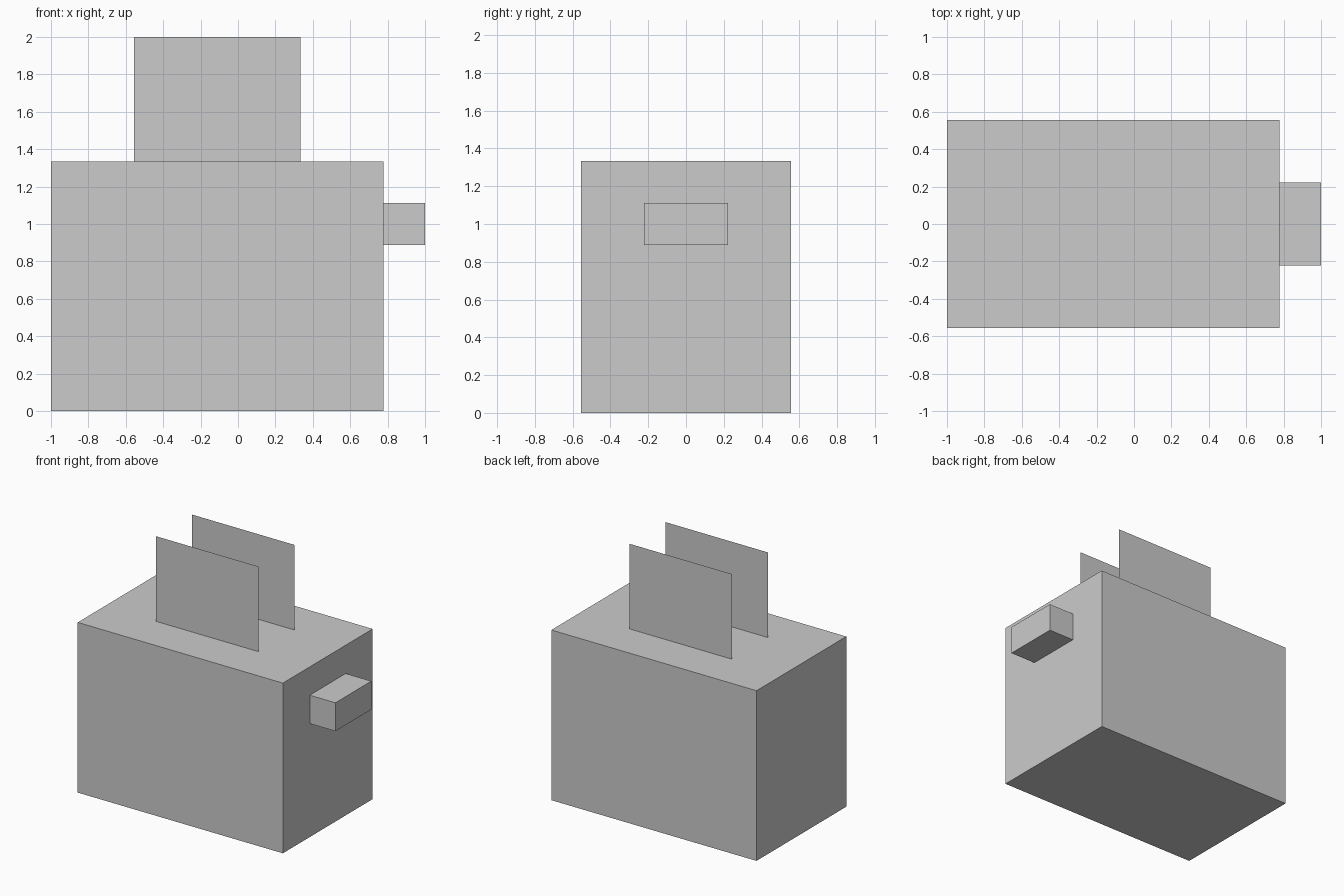
import bpy

if "Cube" in bpy.data.objects:
    bpy.data.objects.remove(bpy.data.objects["Cube"])

U = 1 / 9  # modelling grid unit


def box(name, lo, hi):
    """Axis-aligned box between two corners given in grid units."""
    centre = [(a + b) / 2 * U for a, b in zip(lo, hi)]
    bpy.ops.mesh.primitive_cube_add(size=1, location=centre)
    obj = bpy.context.object
    obj.name = name
    obj.scale = [(b - a) * U for a, b in zip(lo, hi)]
    bpy.ops.object.transform_apply(location=False, rotation=False, scale=True)
    return obj


def sheet(name, x0, x1, y, z0, z1):
    """Single upright face in the xz plane."""
    mesh = bpy.data.meshes.new(name)
    corners = [(x0, y, z0), (x1, y, z0), (x1, y, z1), (x0, y, z1)]
    mesh.from_pydata([[c * U for c in p] for p in corners], [], [(0, 1, 2, 3)])
    obj = bpy.data.objects.new(name, mesh)
    bpy.context.collection.objects.link(obj)
    return obj


# Toaster body and side lever
box("body", (-9, -5, 0), (7, 5, 12))
box("lever", (7, -2, 8), (9, 2, 10))

# Two paper-thin slices of toast
for name, y in (("front_toast", -2), ("back_toast", 2)):
    sheet(name, -5, 3, y, 12, 18)
